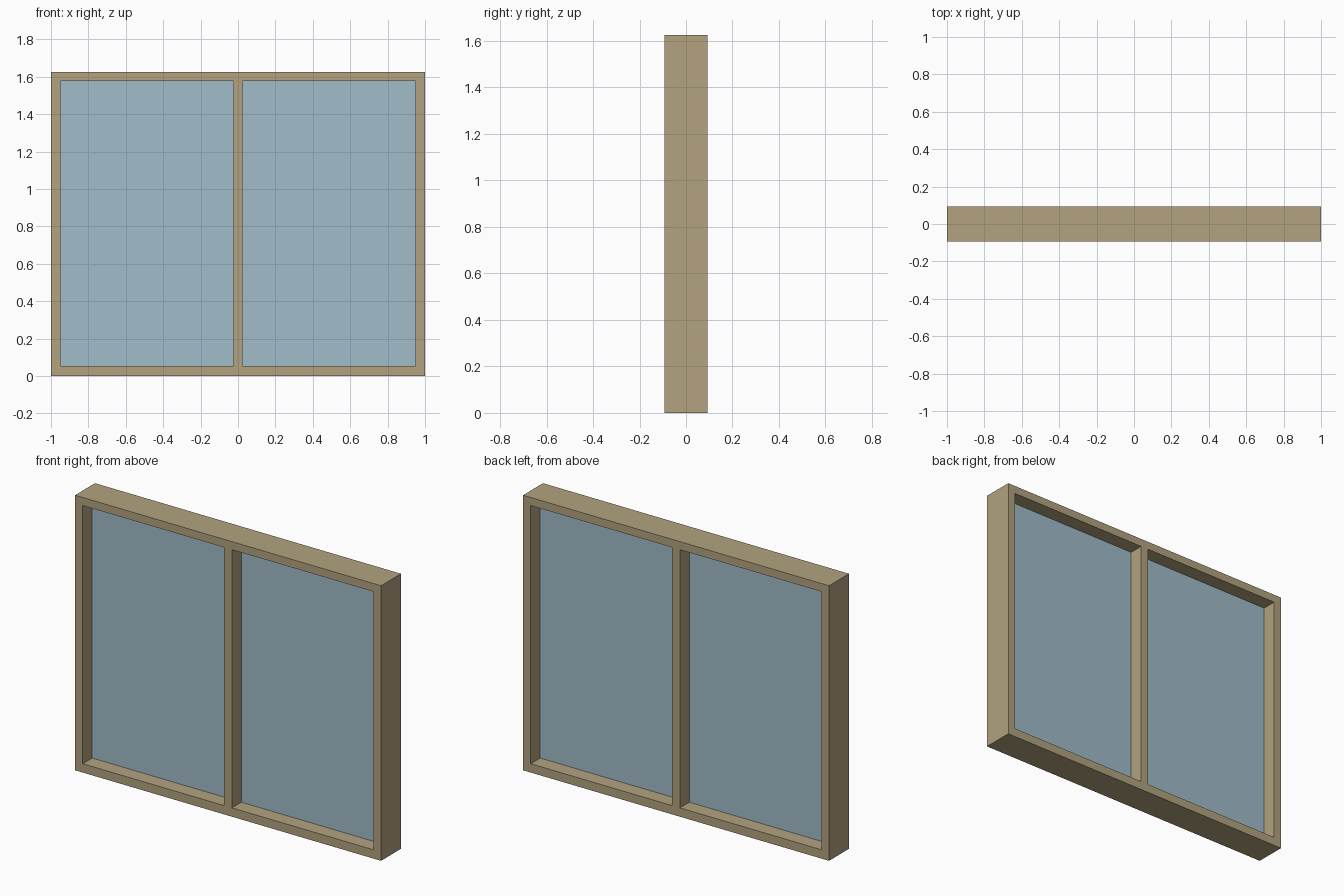
import bpy
import bmesh
from mathutils import Vector

if "Cube" in bpy.data.objects:
    bpy.data.objects.remove(bpy.data.objects["Cube"])

DEPTH = 0.186
XS = (-1.0, -0.95, -0.025, 0.025, 0.95, 1.0)
ZS = (0.0, 0.052, 1.577, 1.625)
GLASS_T = 0.01


def srgb(r, g, b):
    lin = [(c / 255 / 12.92) if c <= 10 else ((c / 255 + 0.055) / 1.055) ** 2.4 for c in (r, g, b)]
    return (*lin, 1.0)


def material(name, colour):
    m = bpy.data.materials.new(name)
    m.diffuse_color = colour
    m.use_nodes = True
    m.node_tree.nodes["Principled BSDF"].inputs["Base Color"].default_value = m.diffuse_color
    return m


def add_object(name, bm, mat):
    bmesh.ops.recalc_face_normals(bm, faces=bm.faces)
    mesh = bpy.data.meshes.new(name)
    bm.to_mesh(mesh)
    bm.free()
    mesh.materials.append(mat)
    obj = bpy.data.objects.new(name, mesh)
    bpy.context.collection.objects.link(obj)
    return obj


wood = material("tan frame", srgb(178, 162, 127))
blue = material("blue glass", srgb(161, 188, 202))

# Frame with centre mullion: a grid of cells minus the two openings, extruded in depth
bm = bmesh.new()
grid = [[bm.verts.new((x, -DEPTH / 2, z)) for z in ZS] for x in XS]
for i in range(len(XS) - 1):
    for k in range(len(ZS) - 1):
        if k == 1 and i in (1, 3):
            continue
        bm.faces.new((grid[i][k], grid[i + 1][k], grid[i + 1][k + 1], grid[i][k + 1]))
ext = bmesh.ops.extrude_face_region(bm, geom=bm.faces[:], use_keep_orig=True)
moved = [v for v in ext["geom"] if isinstance(v, bmesh.types.BMVert)]
bmesh.ops.translate(bm, verts=moved, vec=Vector((0, DEPTH, 0)))
add_object("window_frame", bm, wood)

# Glass panes, set halfway through the depth
for name, x0, x1 in (("left_pane", XS[1], XS[2]), ("right_pane", XS[3], XS[4])):
    bm = bmesh.new()
    bmesh.ops.create_cube(bm, size=1)
    bmesh.ops.scale(bm, verts=bm.verts, vec=(x1 - x0, GLASS_T, ZS[2] - ZS[1]))
    bmesh.ops.translate(bm, verts=bm.verts, vec=((x0 + x1) / 2, 0, (ZS[1] + ZS[2]) / 2))
    add_object(name, bm, blue)
